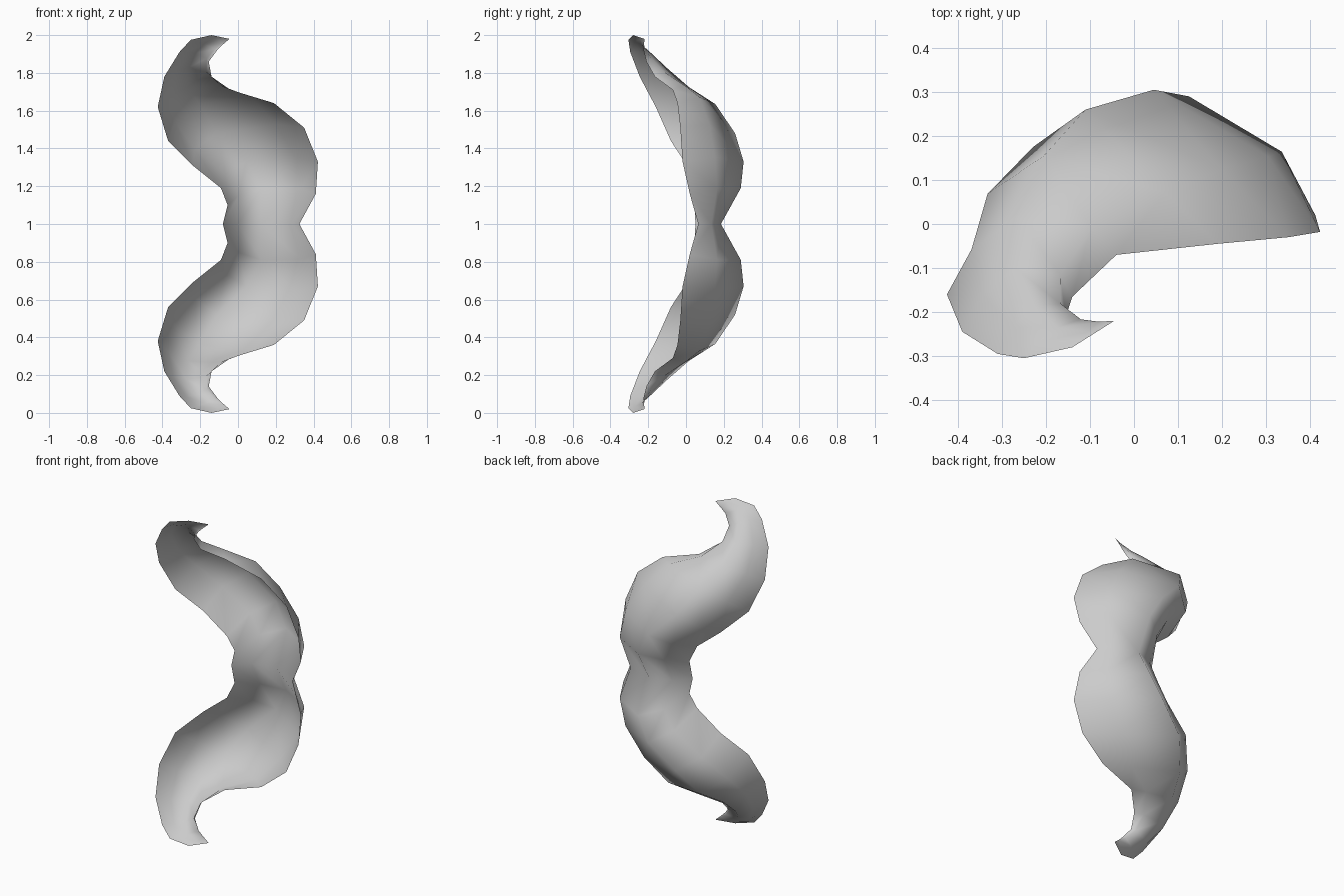
import bpy, bmesh
from mathutils import Vector

cube = bpy.data.objects.get("Cube")
if cube:
    bpy.data.objects.remove(cube, do_unlink=True)

# One flat grey material
grey = bpy.data.materials.new("plain_grey")
grey.use_nodes = True
grey.diffuse_color = (0.6, 0.6, 0.6, 1)
grey.node_tree.nodes["Principled BSDF"].inputs["Base Color"].default_value = (0.6, 0.6, 0.6, 1)

# Upper half of the curled shell, measured from its middle:
# inner rim, ridge of the rounded back, outer rim at each station
stations = [
    ((-.08, .05, 0), (.12, .185, 0), (.325, .065, 0)),
    ((-.055, .045, .10), (.125, .29, .19), (.412, .02, .16)),
    ((-.09, .02, .19), (.045, .305, .33), (.423, -.018, .33)),
    ((-.24, .005, .31), (-.11, .26, .48), (.35, -.03, .51)),
    ((-.37, -.08, .44), (-.205, .155, .635), (.19, -.045, .64)),
    ((-.425, -.16, .62), (-.265, .015, .725), (-.04, -.07, .71)),
    ((-.39, -.245, .78), (-.27, -.1, .825), (-.14, -.165, .78)),
    ((-.31, -.295, .91), (-.225, -.185, .905), (-.155, -.21, .86)),
    ((-.25, -.305, .975), (-.175, -.235, .95), (-.11, -.225, .92)),
    ((-.14, -.28, 1.0), (-.105, -.245, .978), (-.08, -.222, .95)),
]
tip = Vector((-.045, -.22, .98))
ARCH = [(0, 0), (.2, .65), (.5, 1), (.9, .55), (1, 0)]  # position across, bulge

bm = bmesh.new()
rows = []
for inner, ridge, outer in stations:
    a, r, b = Vector(inner), Vector(ridge), Vector(outer)
    bulge = r - (a + b) / 2
    rows.append([bm.verts.new(a.lerp(b, t) + bulge * h) for t, h in ARCH])

# Skin between neighbouring arches, then close the curled point
for low, high in zip(rows, rows[1:]):
    for j in range(len(ARCH) - 1):
        bm.faces.new((low[j], high[j], high[j + 1], low[j + 1]))
point = bm.verts.new(tip)
for j in range(len(ARCH) - 1):
    bm.faces.new((rows[-1][j], point, rows[-1][j + 1]))
for f in bm.faces:
    f.smooth = True

mesh = bpy.data.meshes.new("moustache_shell")
bm.to_mesh(mesh)
bm.free()
mesh.materials.append(grey)
shell = bpy.data.objects.new("moustache_shell", mesh)
bpy.context.collection.objects.link(shell)
shell.location.z = 1

# Lower half
mirror = shell.modifiers.new("lower_half", 'MIRROR')
mirror.use_axis = (False, False, True)
mirror.use_clip = True
mirror.merge_threshold = 0.001
